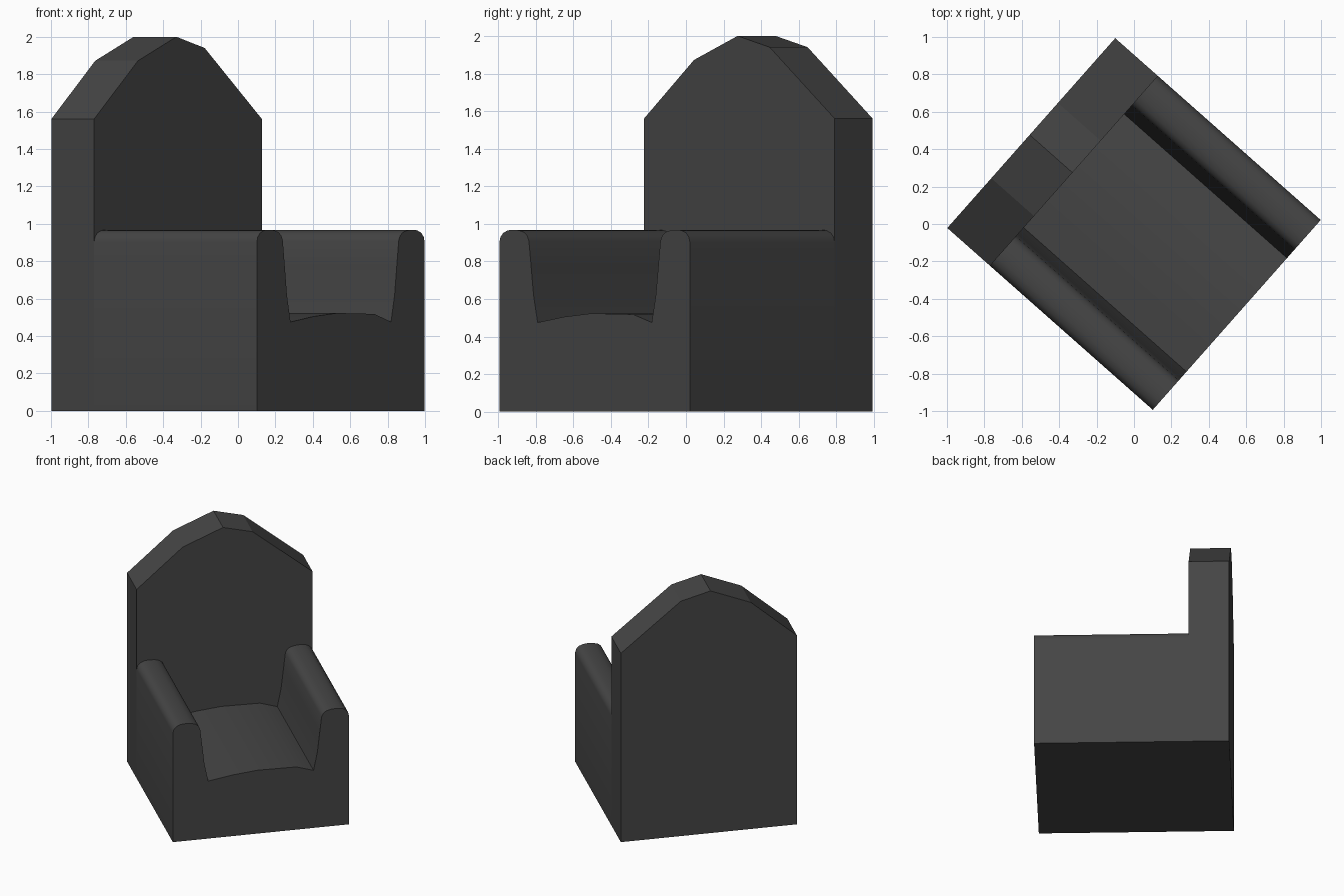
import bpy, bmesh, math

if "Cube" in bpy.data.objects:
    bpy.data.objects.remove(bpy.data.objects["Cube"])

W, D, T = 1.355, 1.467, 0.305     # width, depth, backrest thickness
TURN = math.radians(48.5)         # chair stands turned about z

mat = bpy.data.materials.new("dark_upholstery")
mat.diffuse_color = (0.06, 0.06, 0.06, 1)
mat.use_nodes = True
mat.node_tree.nodes["Principled BSDF"].inputs["Base Color"].default_value = mat.diffuse_color


def extrude_profile(name, profile, d0, d1, back_cap=True):
    """Extrude a (width, height) outline from depth d0 to d1 behind-to-front."""
    bm = bmesh.new()
    back = [bm.verts.new((u - W / 2, D / 2 - d0, z)) for u, z in profile]
    front = [bm.verts.new((u - W / 2, D / 2 - d1, z)) for u, z in profile]
    n = len(profile)
    for i in range(n):
        j = (i + 1) % n
        bm.faces.new((back[i], back[j], front[j], front[i]))
    bm.faces.new(front)
    if back_cap:
        bm.faces.new(back[::-1])
    bmesh.ops.recalc_face_normals(bm, faces=bm.faces)
    me = bpy.data.meshes.new(name)
    bm.to_mesh(me)
    bm.free()
    me.materials.append(mat)
    ob = bpy.data.objects.new(name, me)
    bpy.context.collection.objects.link(ob)
    ob.rotation_euler.z = TURN
    return ob


# Backrest: faceted arched slab reaching the floor
extrude_profile("backrest", [(0, 0), (0, 1.56), (0.355, 1.872), (0.665, 2.0),
                             (0.893, 1.94), (W, 1.56), (W, 0)], 0, T)

# Seat and arms: rounded arm outline, mirrored, with a cushion line between
arm = [(0, 0), (0, 0.90), (0.008, 0.93), (0.028, 0.952), (0.06, 0.965),
       (0.10, 0.968), (0.14, 0.965), (0.175, 0.955), (0.198, 0.937),
       (0.21, 0.91), (0.225, 0.78), (0.243, 0.62), (0.272, 0.475)]
cushion = [(0.46, 0.505), (0.65, 0.523), (0.95, 0.518)]
profile = arm + cushion + [(W - u, z) for u, z in reversed(arm)]
seat = extrude_profile("seat_and_arms", profile, T, D, back_cap=False)

# Soft shading over the rolled arms, crisp block edges
bpy.ops.object.select_all(action='DESELECT')
seat.select_set(True)
bpy.context.view_layer.objects.active = seat
bpy.ops.object.shade_smooth_by_angle(angle=math.radians(30))
